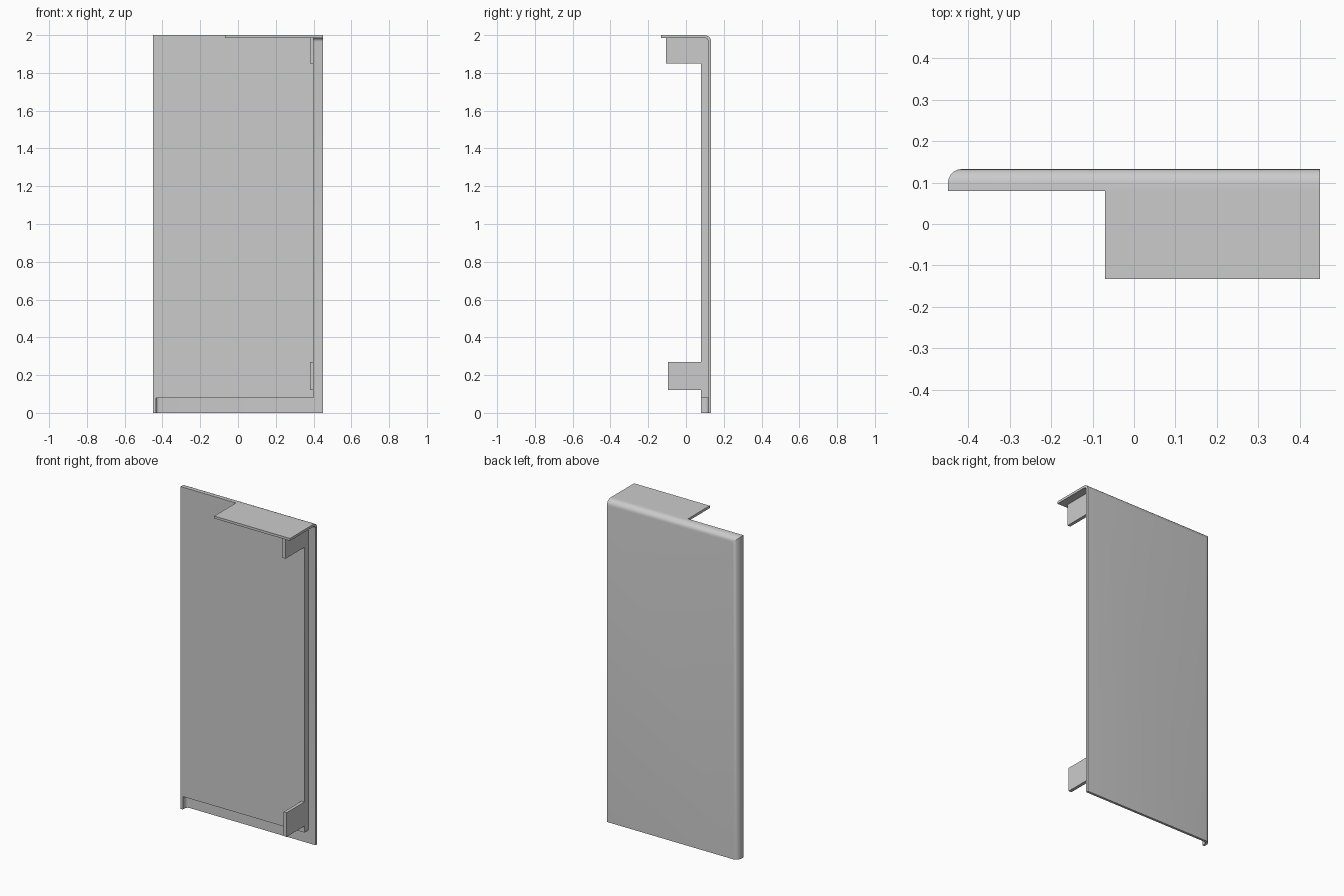
import bpy, bmesh

if "Cube" in bpy.data.objects:
    bpy.data.objects.remove(bpy.data.objects["Cube"])


def box(name, lo, hi, rounded=(), radius=0.03):
    """Box from corner to corner; 'rounded' lists tests choosing edges to round."""
    bm = bmesh.new()
    bmesh.ops.create_cube(bm, size=1)
    for v in bm.verts:
        for i in range(3):
            v.co[i] = lo[i] if v.co[i] < 0 else hi[i]
    edges = [e for e in bm.edges
             if any(all(abs(v.co[a] - val) < 1e-5 for v in e.verts for a, val in test.items())
                    for test in rounded)]
    if edges:
        bmesh.ops.bevel(bm, geom=edges, offset=radius, segments=5, profile=0.5,
                        affect='EDGES', clamp_overlap=True)
    bmesh.ops.recalc_face_normals(bm, faces=bm.faces)
    mesh = bpy.data.meshes.new(name)
    bm.to_mesh(mesh)
    bm.free()
    ob = bpy.data.objects.new(name, mesh)
    bpy.context.collection.objects.link(ob)
    return ob


def cut(target, cutter):
    cutter.hide_render = True
    mod = target.modifiers.new("cut", 'BOOLEAN')
    mod.operation, mod.object, mod.solver = 'DIFFERENCE', cutter, 'EXACT'
    bpy.context.view_layer.objects.active = target
    bpy.ops.object.modifier_apply(modifier=mod.name)
    bpy.data.objects.remove(cutter)


SHEET, FRONT, BACK = 0.015, 0.08, 0.133
INNER = BACK - SHEET

# Main panel, rounded along its top and left back edges
panel = box("panel", (-0.45, FRONT, 0), (0.45, BACK, 2),
            [{1: BACK, 2: 2}, {0: -0.45, 1: BACK}], 0.035)

# Recess down the right edge, leaving a thin sheet
cut(panel, box("side_recess", (0.40, -0.3, -0.1), (0.6, INNER, 2 - SHEET),
               [{1: INNER, 2: 2 - SHEET}], 0.02))

# Recess along the bottom, leaving a thin sheet and left lip
cut(panel, box("bottom_recess", (-0.45 + SHEET, -0.3, -0.1), (0.6, INNER, 0.08),
               [{0: -0.45 + SHEET, 1: INNER}], 0.02))

# Top plate reaching forward
box("top_plate", (-0.07, -BACK, 2 - SHEET), (0.45, FRONT, 2))

# Mounting tabs on the right side
box("upper_tab", (0.38, -0.105, 1.85), (0.40, FRONT, 2 - SHEET))
box("lower_tab", (0.38, -0.095, 0.12), (0.40, FRONT, 0.27))

# Smooth bends, sharp corners
bpy.ops.object.select_all(action='DESELECT')
panel.select_set(True)
bpy.context.view_layer.objects.active = panel
bpy.ops.object.shade_smooth_by_angle()
